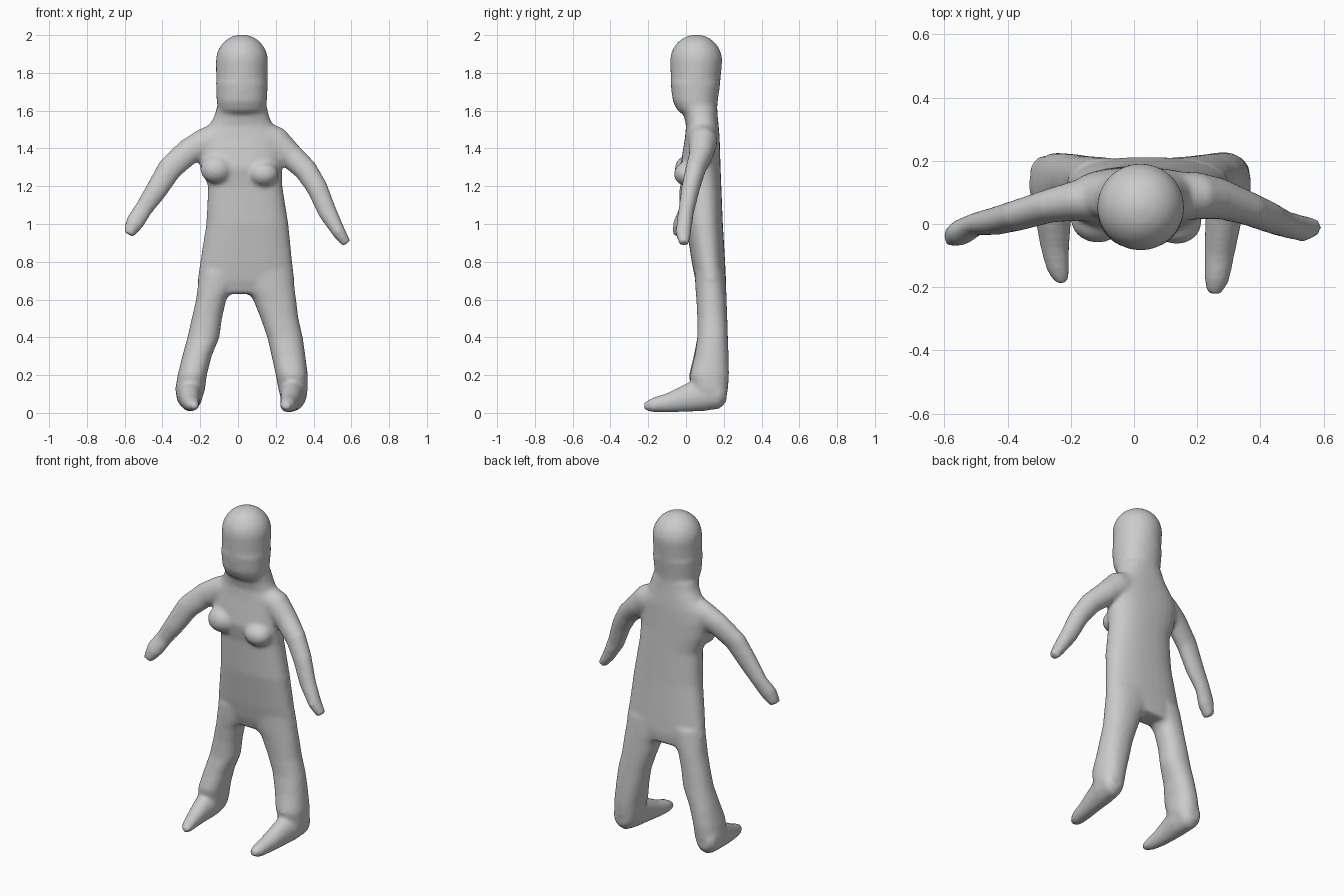
import bpy, bmesh, math
from mathutils import Vector

X, Y, Z = Vector((1, 0, 0)), Vector((0, 1, 0)), Vector((0, 0, 1))
SIDES = 32
bm = bmesh.new()


def loft(rings, power=2.0):
    """Skin closed rings given as (centre, half-axis u, half-axis v)."""
    loops = []
    for c, u, v in rings:
        loop = []
        for i in range(SIDES):
            a = 2 * math.pi * i / SIDES
            ca, sa = math.cos(a), math.sin(a)
            p = math.copysign(abs(ca) ** (2 / power), ca)
            q = math.copysign(abs(sa) ** (2 / power), sa)
            loop.append(bm.verts.new(Vector(c) + u * p + v * q))
        loops.append(loop)
    for a, b in zip(loops, loops[1:]):
        for i in range(SIDES):
            j = (i + 1) % SIDES
            bm.faces.new((a[i], a[j], b[j], b[i]))
    bm.faces.new(loops[0][::-1])
    bm.faces.new(loops[-1])


def upright(sections, power=2.0):
    """Sections: z, x min, x max, y min, y max."""
    loft([(((a + b) / 2, (c + d) / 2, z), X * (b - a) / 2, Y * (d - c) / 2)
          for z, a, b, c, d in sections], power)


def arm(points):
    """Points: x, y, z, half width across the arm, half depth in y."""
    rings = []
    for i, (x, y, z, r, d) in enumerate(points):
        a, b = points[max(i - 1, 0)], points[min(i + 1, len(points) - 1)]
        t = Vector((b[0] - a[0], 0, b[2] - a[2])).normalized()
        rings.append(((x, y, z), Y * d, t.cross(Y) * r))
    loft(rings)


def foot(sections):
    """Sections: y, x centre, half width, z min, z max."""
    loft([((x, y, (a + b) / 2), Z * (b - a) / 2, X * w) for y, x, w, a, b in sections])


def blob(c, size):
    loft([(Vector(c) + Z * size[2] * math.sin(t), X * size[0] * math.cos(t),
           Y * size[1] * math.cos(t))
          for t in [math.radians(k) for k in range(-80, 81, 20)]])


# Torso
upright([(.63, -.17, .20, .075, .205), (.70, -.215, .30, .05, .212), (.8, -.20, .287, .03, .207),
         (1.0, -.168, .267, .0, .195), (1.2, -.158, .235, -.012, .187),
         (1.3, -.20, .232, -.03, .183), (1.4, -.215, .235, -.015, .18),
         (1.46, -.20, .235, -.005, .178), (1.52, -.155, .185, .0, .173),
         (1.57, -.125, .165, -.01, .168), (1.62, -.112, .153, -.03, .165)], 2.4)

# Head with a rounded dome
upright([(1.57, -.09, .13, .0, .165), (1.60, -.105, .147, -.045, .164), (1.65, -.113, .153, -.07, .168),
         (1.75, -.117, .158, -.082, .182)], 2.2)
dome = [math.radians(k) for k in range(0, 89, 8)]
upright([(1.70, -.115, .156, -.078, .176)] +
        [(1.863 + .14 * math.sin(t), .021 - .138 * math.cos(t), .021 + .138 * math.cos(t),
          .054 - .138 * math.cos(t), .054 + .138 * math.cos(t)) for t in dome])

# Breasts
blob((-.115, .01, 1.29), (.085, .07, .075))
blob((.135, .005, 1.265), (.08, .07, .065))

# Arms
arm([(-.10, .08, 1.45, .09, .075), (-.18, .075, 1.425, .08, .065), (-.26, .06, 1.385, .07, .055),
     (-.36, .03, 1.295, .066, .05), (-.435, .01, 1.175, .058, .045), (-.50, .0, 1.08, .048, .036),
     (-.545, -.025, 1.01, .05, .042), (-.58, -.04, .945, .03, .033)])
arm([(.12, .085, 1.46, .09, .08), (.20, .09, 1.43, .085, .075), (.275, .08, 1.365, .068, .065),
     (.36, .05, 1.285, .062, .055), (.42, .025, 1.19, .056, .05), (.475, .0, 1.06, .05, .042),
     (.535, -.015, .955, .036, .042), (.575, -.01, .895, .026, .028)])

# Legs
upright([(.08, -.31, -.19, .08, .21), (.12, -.333, -.175, .03, .22), (.2, -.32, -.165, .015, .226),
         (.3, -.295, -.14, .04, .224), (.4, -.268, -.098, .06, .22), (.5, -.245, -.085, .062, .217),
         (.6, -.222, -.062, .055, .215), (.66, -.215, -.02, .05, .213), (.75, -.2, .02, .045, .208)], 2.2)
upright([(.08, .225, .352, .08, .21), (.12, .215, .37, .04, .222), (.2, .20, .37, .02, .228),
         (.3, .178, .357, .045, .226), (.4, .155, .343, .06, .222), (.5, .12, .32, .06, .219),
         (.6, .08, .308, .055, .215), (.66, .03, .30, .05, .213), (.75, -.02, .29, .045, .208)], 2.2)

# Feet
foot([(.215, -.262, .04, .06, .15), (.18, -.262, .068, .022, .19), (.1, -.255, .07, .012, .19),
      (.0, -.255, .055, .008, .15), (-.08, -.25, .045, .008, .105), (-.15, -.24, .036, .01, .075),
      (-.188, -.23, .02, .022, .055)])
foot([(.215, .298, .04, .06, .15), (.18, .298, .068, .022, .19), (.1, .292, .07, .01, .19),
      (.0, .282, .057, .005, .155), (-.1, .27, .048, .002, .105), (-.18, .262, .04, .003, .08),
      (-.222, .255, .022, .018, .055)])

# Fuse all parts into one soft skin
bmesh.ops.recalc_face_normals(bm, faces=bm.faces)
mesh = bpy.data.meshes.new("body")
bm.to_mesh(mesh)
bm.free()
body = bpy.data.objects.new("body", mesh)
bpy.context.collection.objects.link(body)
remesh = body.modifiers.new("fuse", 'REMESH')
remesh.mode = 'VOXEL'
remesh.voxel_size = .011
remesh.use_smooth_shade = True
soft = body.modifiers.new("soften", 'SMOOTH')
soft.factor = .5
soft.iterations = 10
